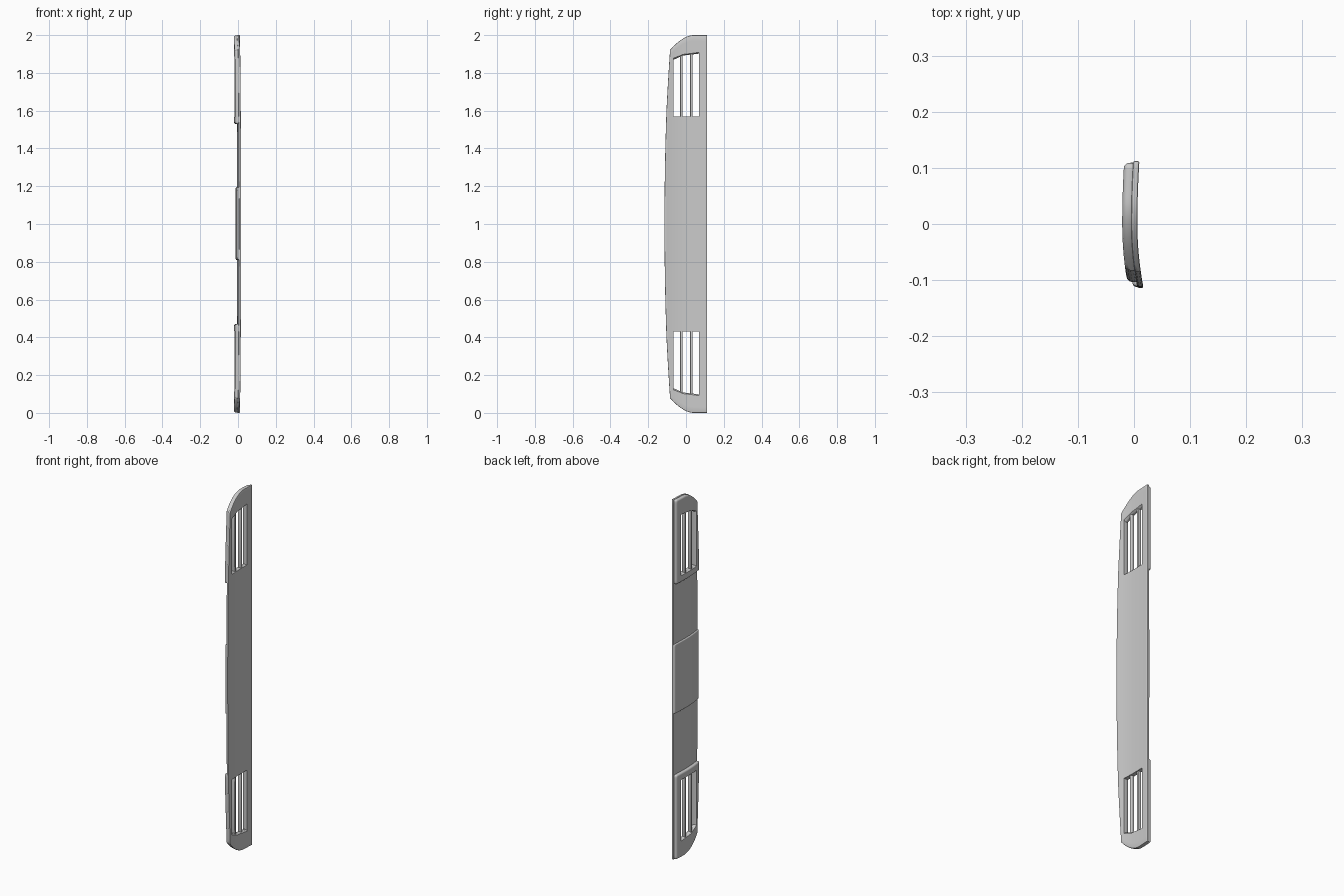
import bpy, bmesh, math

if "Cube" in bpy.data.objects:
    bpy.data.objects.remove(bpy.data.objects["Cube"])


def face_x(y):
    # gently bowed outer face, lifting toward the -y edge
    return 0.006 + 0.0035 * (y / 0.11) ** 2 if y > 0 else 0.006 + 0.011 * (y / 0.114) ** 2


def y_min(z):
    return -0.114 + 0.025 * ((z - 1) / 0.92) ** 2


def corner_drop(y):
    # how far the rounded end corner falls short of full length
    return 0.085 * (max(0, 0.04 - y) / 0.13) ** 1.8


def select(ob):
    bpy.ops.object.select_all(action='DESELECT')
    ob.select_set(True)
    bpy.context.view_layer.objects.active = ob


def finish(name, bm):
    bmesh.ops.recalc_face_normals(bm, faces=bm.faces)
    me = bpy.data.meshes.new(name)
    bm.to_mesh(me)
    bm.free()
    ob = bpy.data.objects.new(name, me)
    bpy.context.collection.objects.link(ob)
    return ob


def slab(name, z0, z1, d_front, d_back, bevel, nu=16, nv=24, ys=None, inset=0.0, y_hi=0.112, segs=3):
    """Curved slab; depths are measured behind the bowed face."""
    bm = bmesh.new()
    grids = []
    for depth in (d_front, d_back):
        g = []
        for j in range(nv + 1):
            z = z0 + (z1 - z0) * j / nv
            row = []
            for i in range(nu + 1):
                lo, hi = ys if ys else (y_min(z) + inset, y_hi)
                y = lo + (hi - lo) * i / nu
                w = max(0, (abs(z - 1) - 0.6) / 0.4) if not ys else 0
                zz = z - math.copysign(w * corner_drop(y), z - 1)
                row.append(bm.verts.new((face_x(y) - depth, y, zz)))
            g.append(row)
        grids.append(g)
    a, b = grids
    for g in grids:
        for j in range(nv):
            for i in range(nu):
                bm.faces.new((g[j][i], g[j][i + 1], g[j + 1][i + 1], g[j + 1][i]))
    for j in range(nv):
        for i in (0, nu):
            bm.faces.new((a[j][i], a[j + 1][i], b[j + 1][i], b[j][i]))
    for i in range(nu):
        for j in (0, nv):
            bm.faces.new((a[j][i], a[j][i + 1], b[j][i + 1], b[j][i]))
    ob = finish(name, bm)
    m = ob.modifiers.new("round", 'BEVEL')
    m.width, m.segments = bevel, segs
    m.limit_method, m.angle_limit = 'ANGLE', math.radians(40)
    select(ob)
    bpy.ops.object.modifier_apply(modifier=m.name)
    return ob


def vent_cutter(flip):
    """Opening with flared mouth: (x, side flare, tip flare)."""
    outline = [(-0.065, 1.57), (0.07, 1.57), (0.07, 1.902), (-0.015, 1.892), (-0.065, 1.87)]
    bm = bmesh.new()
    rings = []
    for x, side, tip in ((-0.032, 0.007, 0.012), (-0.010, 0, 0), (-0.002, 0, 0), (0.025, 0, 0.02)):
        ring = []
        for y, z in outline:
            y += math.copysign(side, y) if abs(y) > 0.03 else 0
            z += tip if z > 1.7 else -side
            ring.append(bm.verts.new((x, y, 2 - z if flip else z)))
        rings.append(ring)
    for r, s in zip(rings, rings[1:]):
        for k in range(5):
            bm.faces.new((r[k], r[(k + 1) % 5], s[(k + 1) % 5], s[k]))
    bm.faces.new(rings[0])
    bm.faces.new(rings[-1])
    ob = finish("vent_cutter", bm)
    ob.hide_render = True
    return ob


def cut(ob, cutter):
    m = ob.modifiers.new("vent", 'BOOLEAN')
    m.operation, m.solver, m.object = 'DIFFERENCE', 'EXACT', cutter
    select(ob)
    bpy.ops.object.modifier_apply(modifier=m.name)


# Full-length panel and the central raised pad
panel = slab("main_panel", 0.0, 2.0, 0.0, 0.011, 0.003, nv=64, segs=2)
center = slab("center_pad", 0.81, 1.195, 0.004, 0.018, 0.005, inset=0.002, y_hi=0.110)
parts = [panel, center]

# Vented end pads with two vertical bars each, mirrored top and bottom
for flip, tag in ((False, "upper"), (True, "lower")):
    zr = lambda a, b: (2 - b, 2 - a) if flip else (a, b)
    pad = slab(tag + "_vent_pad", *zr(1.53, 1.998), 0.004, 0.027, 0.009, inset=0.002, y_hi=0.109)
    cutter = vent_cutter(flip)
    cut(panel, cutter)
    cut(pad, cutter)
    bpy.data.objects.remove(cutter)
    parts.append(pad)
    for n, y in enumerate((-0.0245, 0.0285)):
        parts.append(slab(f"{tag}_vent_bar_{n + 1}", *zr(1.56, 1.905), 0.005, 0.025, 0.004,
                          nu=1, nv=1, ys=(y - 0.0065, y + 0.0065)))

for ob in parts:
    select(ob)
    bpy.ops.object.shade_smooth_by_angle(angle=math.radians(35))
